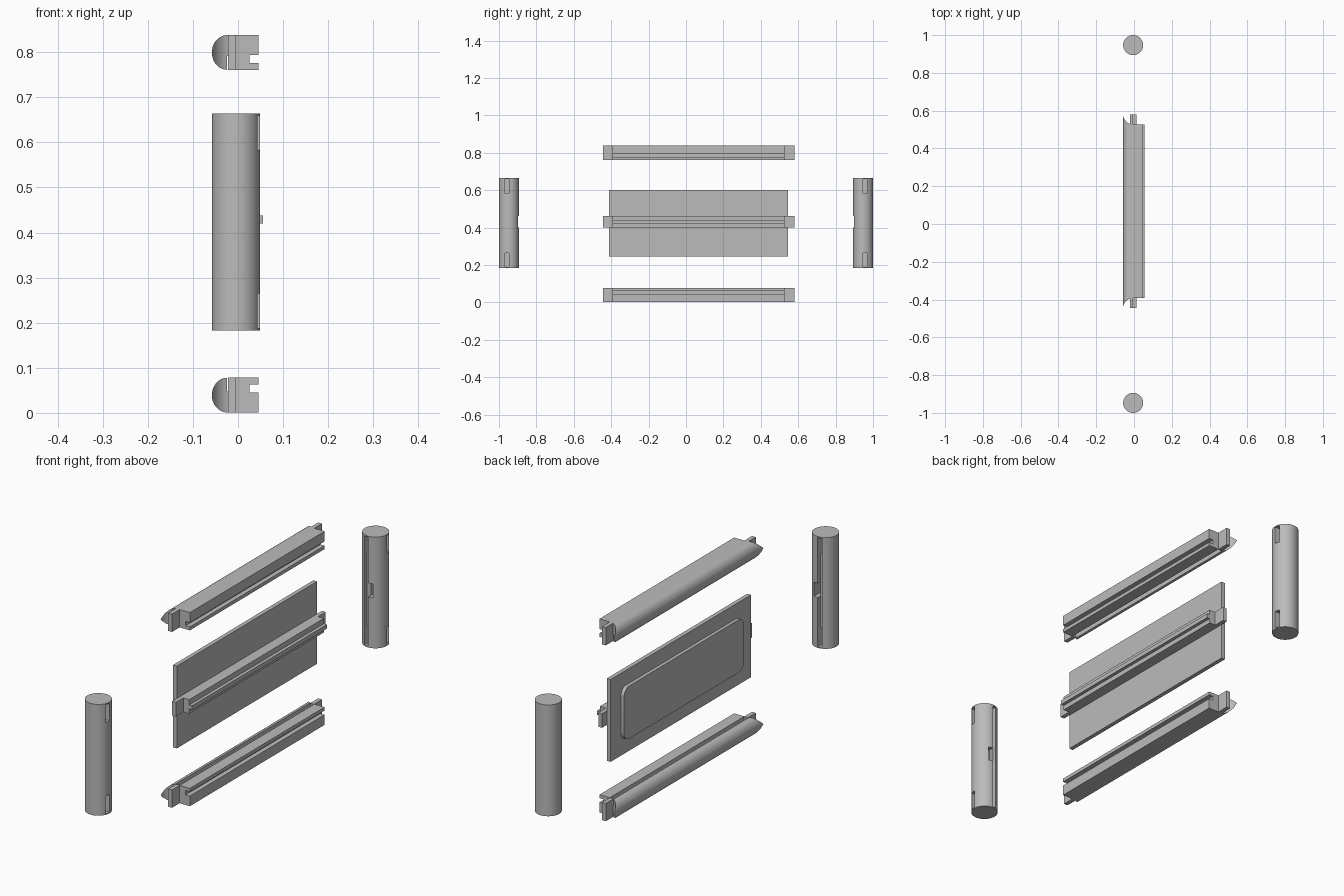
import bpy, bmesh, math
from mathutils import Vector

old = bpy.data.objects.get("Cube")
if old:
    bpy.data.objects.remove(old)

grey = bpy.data.materials.new("plain_grey")
grey.use_nodes = True
tone = (0.5, 0.5, 0.5, 1)
grey.diffuse_color = tone
grey.node_tree.nodes["Principled BSDF"].inputs["Base Color"].default_value = tone

MID_Y = 0.067         # centre of the panel and rails along y
BODY = 0.46           # half length of a rail between its shoulders
TENON = 0.512         # half length of a rail with its tenons
POST_X, POST_R = -0.0045, 0.053
TONGUE = (-0.022, -0.004)     # x range of rail tenons and panel


def finish(name, bm, smooth=False):
    bmesh.ops.recalc_face_normals(bm, faces=bm.faces)
    mesh = bpy.data.meshes.new(name)
    bm.to_mesh(mesh)
    bm.free()
    ob = bpy.data.objects.new(name, mesh)
    bpy.context.collection.objects.link(ob)
    mesh.materials.append(grey)
    if smooth:
        select(ob)
        bpy.ops.object.shade_smooth_by_angle(angle=math.radians(30))
    return ob


def select(ob):
    bpy.ops.object.select_all(action='DESELECT')
    ob.select_set(True)
    bpy.context.view_layer.objects.active = ob


def prism(bm, points, depth):
    """Extrude a closed outline of 3D points by a vector."""
    face = bm.faces.new([bm.verts.new(p) for p in points])
    res = bmesh.ops.extrude_face_region(bm, geom=[face])
    verts = [v for v in res["geom"] if isinstance(v, bmesh.types.BMVert)]
    bmesh.ops.translate(bm, verts=verts, vec=Vector(depth))


def box(bm, xs, ys, zs):
    outline = [(xs[0], ys[0]), (xs[1], ys[0]), (xs[1], ys[1]), (xs[0], ys[1])]
    prism(bm, [(x, y, zs[0]) for x, y in outline], (0, 0, zs[1] - zs[0]))


def cut(ob, bm):
    """Subtract a temporary cutter from an object."""
    cutter = finish("cutter", bm)
    cutter.hide_render = True
    mod = ob.modifiers.new("cut", 'BOOLEAN')
    mod.operation, mod.solver, mod.object = 'DIFFERENCE', 'EXACT', cutter
    select(ob)
    bpy.ops.object.modifier_apply(modifier=mod.name)
    bpy.data.objects.remove(cutter)


def smooth(ob):
    select(ob)
    bpy.ops.object.shade_smooth_by_angle(angle=math.radians(30))


def arc(cx, cy, rx, ry, a0, a1, n):
    steps = [math.radians(a0 + (a1 - a0) * i / n) for i in range(n + 1)]
    return [(cx + rx * math.cos(a), cy + ry * math.sin(a)) for a in steps]


def rail(name, outer, up):
    """Domed rail; outer is the z of its outer edge, up is 1 or -1 inward."""
    height = 0.077
    profile = arc(-0.024, height / 2, 0.034, height / 2, 270, 90, 20)
    profile += [(-0.024, 0.046), (-0.004, 0.046), (-0.004, height),
                (0.045, height), (0.045, 0.062), (0.025, 0.062),
                (0.025, 0.044), (0.045, 0.044), (0.045, 0)]
    bm = bmesh.new()
    prism(bm, [(x, MID_Y - TENON, outer + up * z) for x, z in profile],
          (0, 2 * TENON, 0))
    ob = finish(name, bm)
    # Shoulders: coped around the post on the domed side, square inside
    for s in (-1, 1):
        centre = MID_Y + s * (BODY + POST_R)
        far = MID_Y + s * (TENON + 0.1)
        edge = arc(POST_X, centre, POST_R + 0.0005, s * POST_R, 180, 270, 16)
        outline = [(-0.1, far), (-0.1, centre)] + edge
        outline += [(0.1, MID_Y + s * BODY), (0.1, far)]
        bm = bmesh.new()
        prism(bm, [(x, y, outer - up * 0.1) for x, y in outline],
              (0, 0, up * 0.3))
        cut(ob, bm)
    smooth(ob)
    # Tenons at both ends
    bm = bmesh.new()
    bm.from_mesh(ob.data)
    for s in (-1, 1):
        box(bm, TONGUE, (MID_Y + s * (BODY - 0.002), MID_Y + s * TENON),
            (outer, outer + up * height))
    bmesh.ops.recalc_face_normals(bm, faces=bm.faces)
    bm.to_mesh(ob.data)
    bm.free()


rail("bottom_rail", 0.001, 1)
rail("top_rail", 0.838, -1)

# Panel with a raised, round-cornered field on its outer side
P_Y, P_Z, P_MID = 0.479, 0.178, 0.423
bm = bmesh.new()
box(bm, TONGUE, (MID_Y - P_Y, MID_Y + P_Y), (P_MID - P_Z, P_MID + P_Z))
finish("panel", bm)
fy, fz, r = P_Y - 0.07, P_Z - 0.064, 0.035
field = []
for i, (sy, sz) in enumerate([(1, 1), (-1, 1), (-1, -1), (1, -1)]):
    field += arc(MID_Y + sy * (fy - r), P_MID + sz * (fz - r), r, r,
                 90 * i, 90 * i + 90, 8)
bm = bmesh.new()
prism(bm, [(TONGUE[0], y, z) for y, z in field], (-0.015, 0, 0))
finish("panel_raised_field", bm, True)

# Middle rail with a projecting guide ridge and end tenons
low, high = 0.400, 0.461
profile = [(-0.004, low), (0.042, low), (0.042, 0.42), (0.056, 0.42),
           (0.056, 0.438), (0.042, 0.438), (0.042, high), (-0.004, high)]
bm = bmesh.new()
prism(bm, [(x, MID_Y - BODY, z) for x, z in profile], (0, 2 * BODY, 0))
for s in (-1, 1):
    box(bm, (-0.004, 0.014), (MID_Y + s * BODY, MID_Y + s * TENON), (low, high))
finish("middle_rail", bm)

# Round posts with mortises on the inner side and on the +x side
for name, s in (("front_post", -1), ("back_post", 1)):
    y = s * 0.947
    bm = bmesh.new()
    prism(bm, [(px, py, 0.183)
               for px, py in arc(POST_X, y, POST_R, POST_R, 0, 360, 64)[:-1]],
          (0, 0, 0.481))
    post = finish(name, bm)
    inner = y - s * 0.1
    cuts = [(TONGUE, (inner, y - s * 0.033), (0.25, 0.6)),       # panel groove
            ((-0.004, 0.016), (inner, y - s * 0.005), (low, high))]
    for zs in ((0.188, 0.265), (0.583, 0.659)):
        cuts.append((TONGUE, (inner, y - s * 0.002), zs))
        cuts.append(((0.012, 0.1), (y, y + s * 0.022), zs))
    for xs, ys, zs in cuts:
        bm = bmesh.new()
        box(bm, xs, ys, zs)
        cut(post, bm)
    smooth(post)
